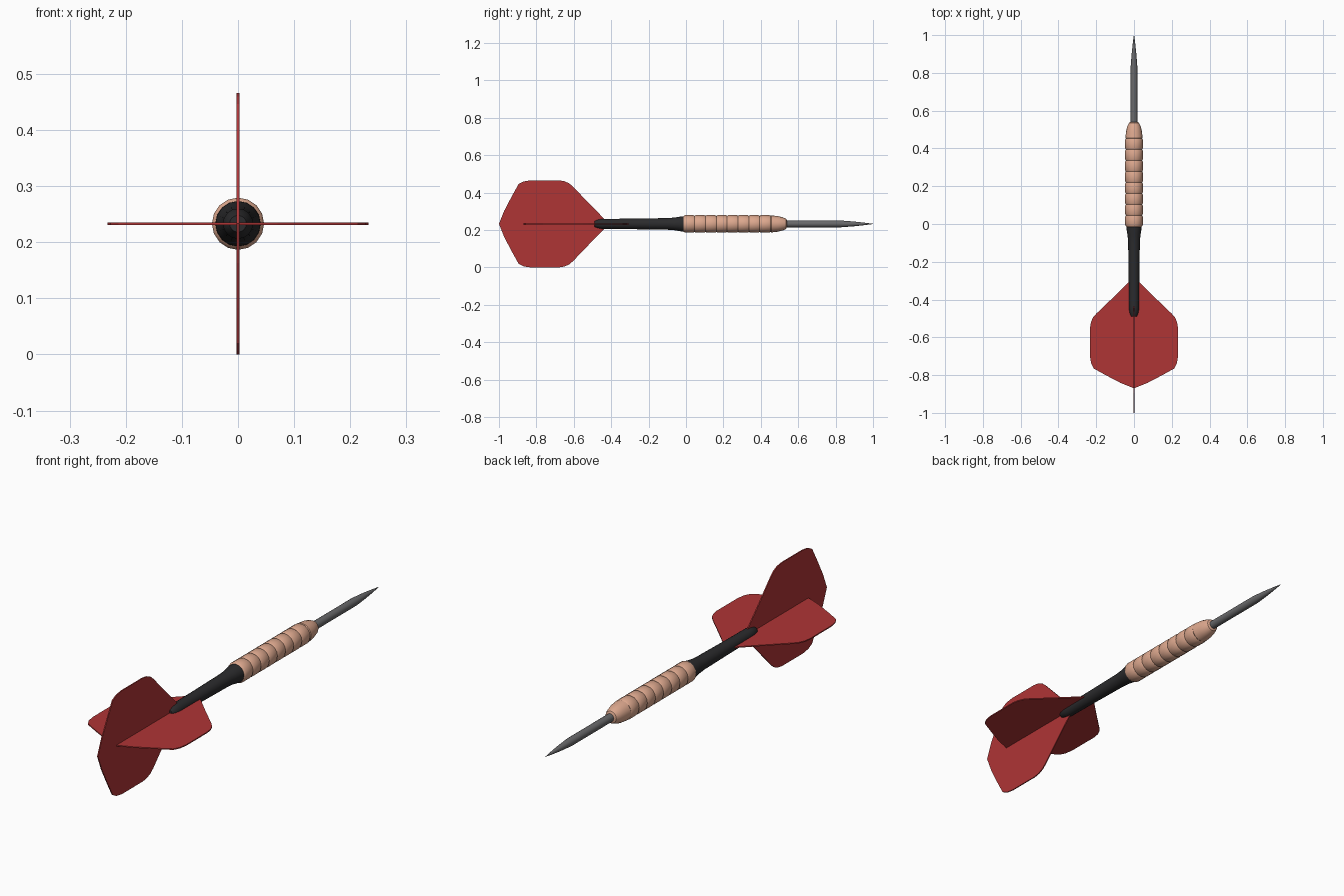
import bpy, bmesh, math

if "Cube" in bpy.data.objects:
    bpy.data.objects.remove(bpy.data.objects["Cube"])

AXIS_Z = 0.233
SIDES = 16


def material(name, rgb):
    m = bpy.data.materials.new(name)
    m.diffuse_color = (*rgb, 1)
    m.use_nodes = True
    m.node_tree.nodes["Principled BSDF"].inputs["Base Color"].default_value = m.diffuse_color
    return m


RED = material("red", (0.43, 0.035, 0.036))
TAN = material("copper tan", (0.72, 0.39, 0.27))
BLACK = material("black", (0.024, 0.024, 0.026))
GRAY = material("steel gray", (0.14, 0.14, 0.145))


def finish(bm, name, mat, smooth=True):
    bmesh.ops.remove_doubles(bm, verts=bm.verts, dist=1e-5)
    bmesh.ops.recalc_face_normals(bm, faces=bm.faces)
    me = bpy.data.meshes.new(name)
    bm.to_mesh(me)
    bm.free()
    ob = bpy.data.objects.new(name, me)
    bpy.context.collection.objects.link(ob)
    me.materials.append(mat)
    if smooth:
        bpy.ops.object.select_all(action='DESELECT')
        bpy.context.view_layer.objects.active = ob
        ob.select_set(True)
        bpy.ops.object.shade_smooth_by_angle(angle=math.radians(30))
    return ob


def lathe(name, profile, mat):
    """Revolve (y, radius) points around the dart's long axis."""
    bm = bmesh.new()
    rings = []
    for y, r in profile:
        rings.append([bm.verts.new((r * math.cos(2 * math.pi * i / SIDES), y,
                                    AXIS_Z + r * math.sin(2 * math.pi * i / SIDES)))
                      for i in range(SIDES)])
    for a, b in zip(rings, rings[1:]):
        for i in range(SIDES):
            j = (i + 1) % SIDES
            bm.faces.new((a[i], a[j], b[j], b[i]))
    bm.faces.new(rings[0])
    bm.faces.new(rings[-1])
    return finish(bm, name, mat)


# Steel point
lathe("point", [(0.50, 0.018), (0.83, 0.018), (0.90, 0.0125), (0.96, 0.006), (1.0, 0.0008)], GRAY)

# Ringed barrel: repeated ridges with narrow grooves, rounded nose
step, count = 0.058, 8
barrel = [(-0.015, 0.040)]
for k in range(count):
    y0 = -0.012 + k * step
    barrel += [(y0, 0.043), (y0 + 0.006, 0.0465), (y0 + step - 0.006, 0.0465), (y0 + step, 0.043)]
barrel += [(0.456, 0.0455), (0.49, 0.042), (0.518, 0.035), (0.535, 0.027), (0.54, 0.018)]
clean = [p for i, p in enumerate(barrel) if i == 0 or p != barrel[i - 1]]
lathe("barrel", clean, TAN)

# Shaft
lathe("shaft", [(-0.49, 0.015), (-0.475, 0.022), (-0.45, 0.027), (-0.43, 0.027), (-0.30, 0.028),
                (-0.10, 0.031), (-0.06, 0.034), (-0.025, 0.040), (0.0, 0.041)], BLACK)

# Flights: half outline as (offset from axis, y), mirrored to the other side
HALF = [(0, -0.28), (0.10, -0.379), (0.20, -0.475), (0.217, -0.495), (0.228, -0.52), (0.233, -0.55),
        (0.233, -0.70), (0.227, -0.738), (0.213, -0.765), (0.15, -0.80), (0.07, -0.842), (0, -0.87)]


def flight(name, vertical, shift):
    t = 0.0025
    outline = HALF + [(-u, y) for u, y in HALF[-2:0:-1]]
    bm = bmesh.new()
    layers = []
    for s in (-t, t):
        layers.append([bm.verts.new((s, y + shift, AXIS_Z + u) if vertical
                                    else (u, y + shift, AXIS_Z + s)) for u, y in outline])
    a, b = layers
    bm.faces.new(a)
    bm.faces.new(b)
    n = len(outline)
    for i in range(n):
        j = (i + 1) % n
        bm.faces.new((a[i], a[j], b[j], b[i]))
    return finish(bm, name, RED, smooth=False)


flight("horizontal_flight", False, 0.0)
flight("vertical_flight", True, -0.13)
